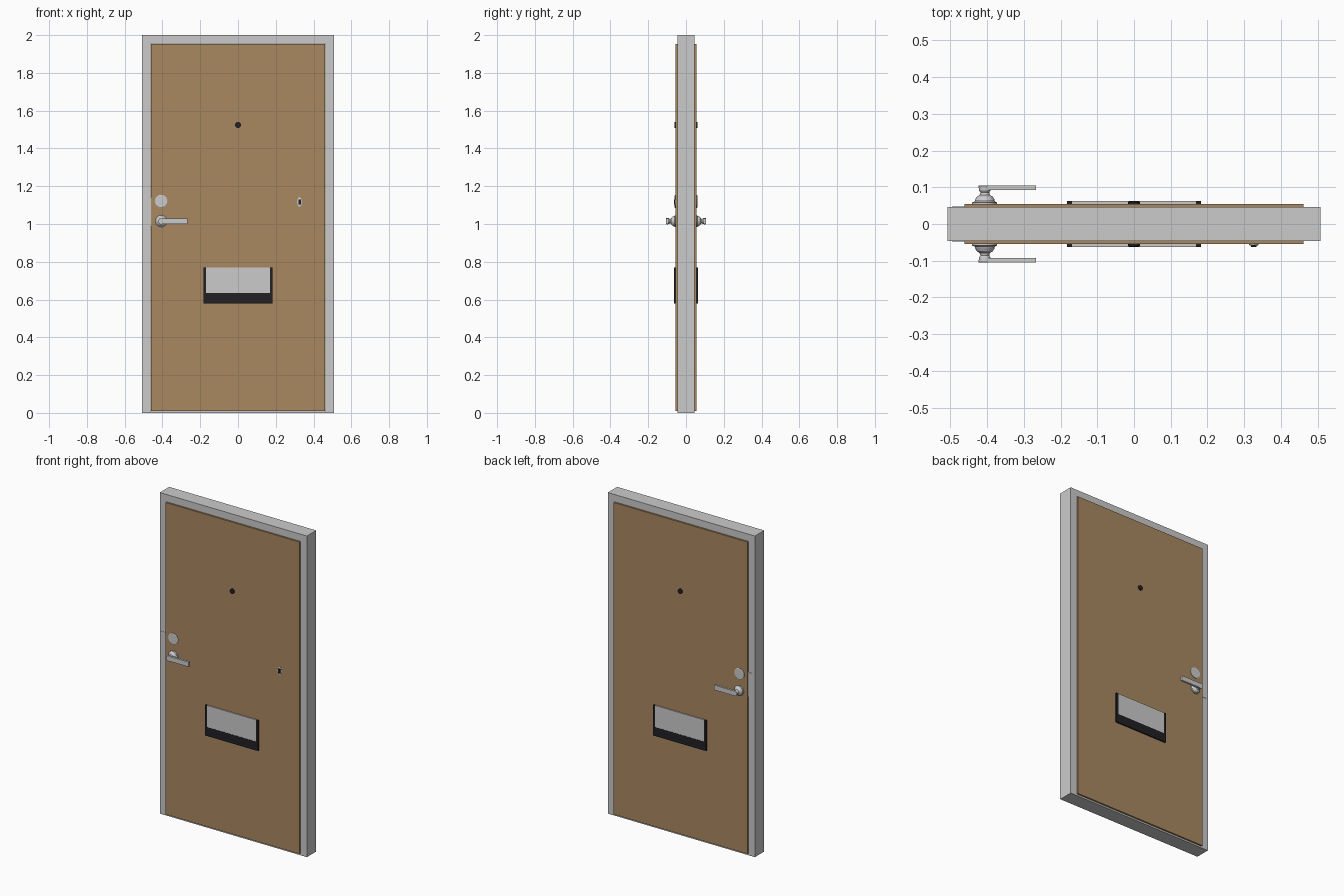
import bpy, bmesh, math
from mathutils import Matrix

if "Cube" in bpy.data.objects:
    bpy.data.objects.remove(bpy.data.objects["Cube"])

def mat(name, c):
    m = bpy.data.materials.new(name)
    m.diffuse_color = (*c, 1)
    m.use_nodes = True
    m.node_tree.nodes["Principled BSDF"].inputs["Base Color"].default_value = m.diffuse_color
    return m

WOOD = mat("wood", (0.40, 0.25, 0.12))
BLACK = mat("black", (0.015, 0.015, 0.017))

def finish(bm, name, material=None):
    bmesh.ops.recalc_face_normals(bm, faces=bm.faces)
    me = bpy.data.meshes.new(name)
    bm.to_mesh(me)
    bm.free()
    ob = bpy.data.objects.new(name, me)
    bpy.context.collection.objects.link(ob)
    if material:
        me.materials.append(material)
    return ob

def box(name, x0, x1, y0, y1, z0, z1, material=None):
    bm = bmesh.new()
    bmesh.ops.create_cube(bm, size=1)
    for v in bm.verts:
        v.co = ((x0 + x1) / 2 + v.co.x * (x1 - x0),
                (y0 + y1) / 2 + v.co.y * (y1 - y0),
                (z0 + z1) / 2 + v.co.z * (z1 - z0))
    return finish(bm, name, material)

def turned(name, x, z, side, profile, material=None, segs=24, sx=1.0):
    """Lathe (radius, distance from door centre) pairs about a y axis."""
    bm = bmesh.new()
    rings = []
    for r, d in profile:
        rings.append([bm.verts.new((x + sx * r * math.cos(2 * math.pi * i / segs), side * d,
                                    z + r * math.sin(2 * math.pi * i / segs)))
                      for i in range(segs)])
    for a, b in zip(rings, rings[1:]):
        for i in range(segs):
            j = (i + 1) % segs
            bm.faces.new((a[i], a[j], b[j], b[i]))
    bm.faces.new(rings[0])
    bm.faces.new(rings[-1])
    ob = finish(bm, name, material)
    for o in bpy.context.selected_objects:
        o.select_set(False)
    bpy.context.view_layer.objects.active = ob
    ob.select_set(True)
    bpy.ops.object.shade_smooth_by_angle(angle=math.radians(25))
    return ob

# frame: outline with an opening, extruded through the wall thickness
F = 0.046
bm = bmesh.new()
def loop(x, z0, z1, y):
    return [bm.verts.new(p) for p in ((-x, y, z0), (x, y, z0), (x, y, z1), (-x, y, z1))]
loops = [loop(0.507, 0, 2, -F), loop(0.507, 0, 2, F),
         loop(0.462, 0.01, 1.955, F), loop(0.462, 0.01, 1.955, -F)]
for k in range(4):
    a, b = loops[k], loops[(k + 1) % 4]
    for i in range(4):
        j = (i + 1) % 4
        bm.faces.new((a[i], a[j], b[j], b[i]))
finish(bm, "door_frame")

# leaf stands slightly proud of the frame on both faces
L = 0.055
box("door_leaf", -0.461, 0.461, -L, L, 0.011, 1.954, WOOD)

def sided(name, side, x0, x1, d0, d1, z0, z1, material=None):
    lo, hi = sorted((side * d0, side * d1))
    return box(name, x0, x1, lo, hi, z0, z1, material)

HX, HZ = -0.406, 1.015
for side, tag in ((-1, "front"), (1, "back")):
    # strike plate on the frame
    sided("strike_plate_" + tag, side, -0.495, -0.46, 0.04, 0.048, 0.99, 1.14)
    # lock rose
    turned("lock_disc_" + tag, -0.407, 1.12, side,
           [(0.034, 0.05), (0.034, 0.058), (0.031, 0.06)])
    # handle rose, neck and lever
    turned("handle_rose_" + tag, HX, HZ, side,
           [(0.031, 0.05), (0.031, 0.059), (0.027, 0.062), (0.027, 0.065), (0.022, 0.074),
            (0.014, 0.079), (0.012, 0.086), (0.016, 0.091), (0.017, 0.104), (0.015, 0.105)])
    sided("lever_" + tag, side, HX, -0.267, 0.092, 0.105, 1.0, 1.03)
    # peephole
    turned("peephole_" + tag, 0, 1.525, side,
           [(0.016, 0.05), (0.016, 0.06), (0.013, 0.062)], BLACK)
    # letterbox: dark side cheeks and lower panel around a grey flap
    for s in (-1, 1):
        a, b = sorted((s * 0.169, s * 0.182))
        sided("letterbox_cheek_" + tag, side, a, b, 0.05, 0.063, 0.58, 0.77, BLACK)
    sided("letterbox_lower_" + tag, side, -0.169, 0.169, 0.05, 0.063, 0.58, 0.635, BLACK)
    sided("letterbox_flap_" + tag, side, -0.169, 0.169, 0.05, 0.062, 0.635, 0.77)

# small oval escutcheon with keyhole cover, front only
turned("keyhole_plate", 0.326, 1.116, -1, [(0.026, 0.05), (0.026, 0.057), (0.023, 0.058)], sx=0.5)
sided("keyhole_cover", -1, 0.319, 0.333, 0.055, 0.063, 1.102, 1.13, BLACK)
